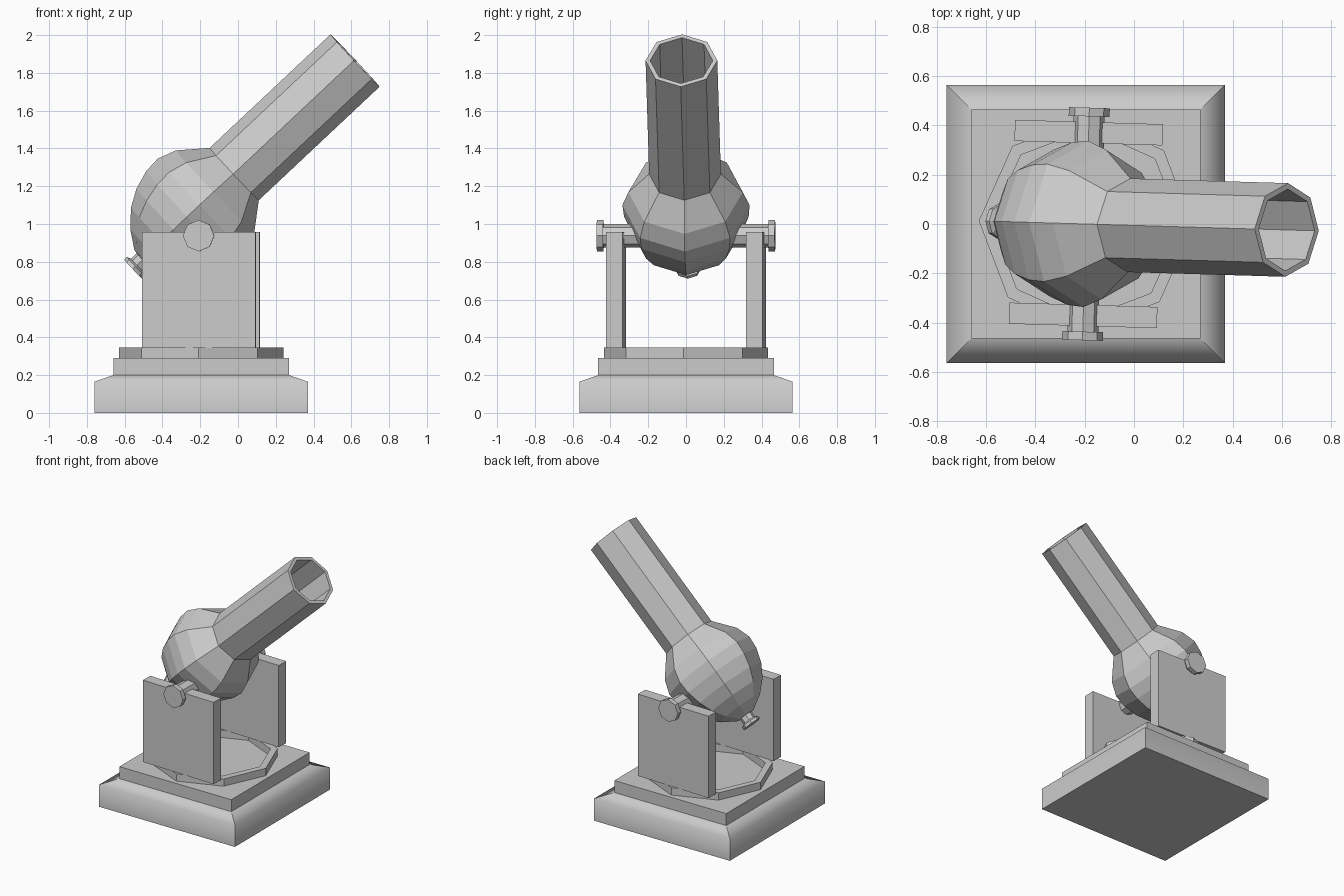
import bpy, bmesh, math
from mathutils import Matrix, Vector

if "Cube" in bpy.data.objects:
    bpy.data.objects.remove(bpy.data.objects["Cube"])

CX = -0.195                       # centre of base and turntable
ELEV = math.radians(43.2)         # barrel elevation
TURN = Matrix.Translation((CX, 0, 0)) @ Matrix.Rotation(math.radians(-1.7), 4, 'Z')


def finish(name, bm, matrix):
    bmesh.ops.remove_doubles(bm, verts=bm.verts, dist=1e-5)
    bmesh.ops.recalc_face_normals(bm, faces=bm.faces)
    mesh = bpy.data.meshes.new(name)
    bm.transform(matrix)
    bm.to_mesh(mesh)
    bm.free()
    ob = bpy.data.objects.new(name, mesh)
    bpy.context.collection.objects.link(ob)
    return ob


def box(name, x, y, z, matrix):
    bm = bmesh.new()
    size = Vector((x[1] - x[0], y[1] - y[0], z[1] - z[0]))
    mid = Vector((sum(x) / 2, sum(y) / 2, sum(z) / 2))
    bmesh.ops.create_cube(bm, size=1, matrix=Matrix.Translation(mid) @ Matrix.Diagonal((*size, 1)))
    return finish(name, bm, matrix)


def lathe(name, profile, matrix, sides=8, closed=False):
    """Revolve (radius, height) points around local z."""
    bm = bmesh.new()
    rings = []
    for r, h in profile:
        rings.append([bm.verts.new((r * math.cos(a), r * math.sin(a), h))
                      for a in (2 * math.pi * i / sides for i in range(sides))]
                     if r > 0 else [bm.verts.new((0, 0, h))] * sides)
    pairs = list(zip(rings, rings[1:]))
    if closed:
        pairs.append((rings[-1], rings[0]))
    for a, b in pairs:
        for i in range(sides):
            j = (i + 1) % sides
            bm.faces.new(list(dict.fromkeys((a[i], a[j], b[j], b[i]))))
    return finish(name, bm, matrix)


# Base with sloping shoulder, smooth across the slope but sharp at the corners
bm = bmesh.new()
levels = [[bm.verts.new((sx * h, sy * h, z)) for sx, sy in ((-1, -1), (1, -1), (1, 1), (-1, 1))]
          for h, z in ((0.565, 0), (0.565, 0.165), (0.465, 0.2))]
bm.faces.new(levels[0])
bm.faces.new(levels[2])
for a, b in zip(levels, levels[1:]):
    for i in range(4):
        j = (i + 1) % 4
        bm.faces.new((a[i], a[j], b[j], b[i])).smooth = True
for lo in levels[:2]:
    for v in lo:
        for e in v.link_edges:
            if abs(e.verts[0].co.z - e.verts[1].co.z) > 0.01:
                e.smooth = False
for lv in (levels[0], levels[2]):
    for i in range(4):
        bm.edges.get((lv[i], lv[(i + 1) % 4])).smooth = False
finish("base", bm, Matrix.Translation((CX, 0, 0)))

# Plinth and octagonal turntable ring
box("plinth", (-0.465, 0.465), (-0.465, 0.465), (0.2, 0.29), Matrix.Translation((CX, 0, 0)))
lathe("turntable_ring", [(0.435, 0.29), (0.435, 0.345), (0.385, 0.345), (0.385, 0.29)], TURN, closed=True)

# Side plates and trunnions, mirrored front and back
for side, s in (("front", -1), ("back", 1)):
    box(side + "_plate", (-0.3, 0.3), sorted((s * 0.328, s * 0.414)), (0.343, 0.958), TURN)
    out = Matrix.Translation((0, 0, 0.938)) @ Matrix.Rotation(-s * math.pi / 2, 4, 'X')
    lathe(side + "_trunnion", [(0, 0.15), (0.063, 0.15), (0.063, 0.437), (0.083, 0.437),
                               (0.083, 0.472), (0, 0.472)], TURN @ out)

# Round-breeched mortar barrel with bore
tilt = TURN @ Matrix.Translation((0, 0, 1.10)) @ Matrix.Rotation(math.pi / 2 - ELEV, 4, 'Y')
lathe("barrel", [(0, -0.43), (0.07, -0.42), (0.165, -0.36), (0.245, -0.28), (0.298, -0.19),
                 (0.33, -0.09), (0.337, 0.0), (0.303, 0.1), (0.19, 0.24), (0.19, 1.118),
                 (0.166, 1.118), (0.166, 0.24), (0, 0.24)], tilt)

# Knob at the breech
lathe("breech_knob", [(0, -0.40), (0.048, -0.40), (0.048, -0.465), (0.069, -0.475),
                      (0.069, -0.495), (0, -0.495)], tilt)
